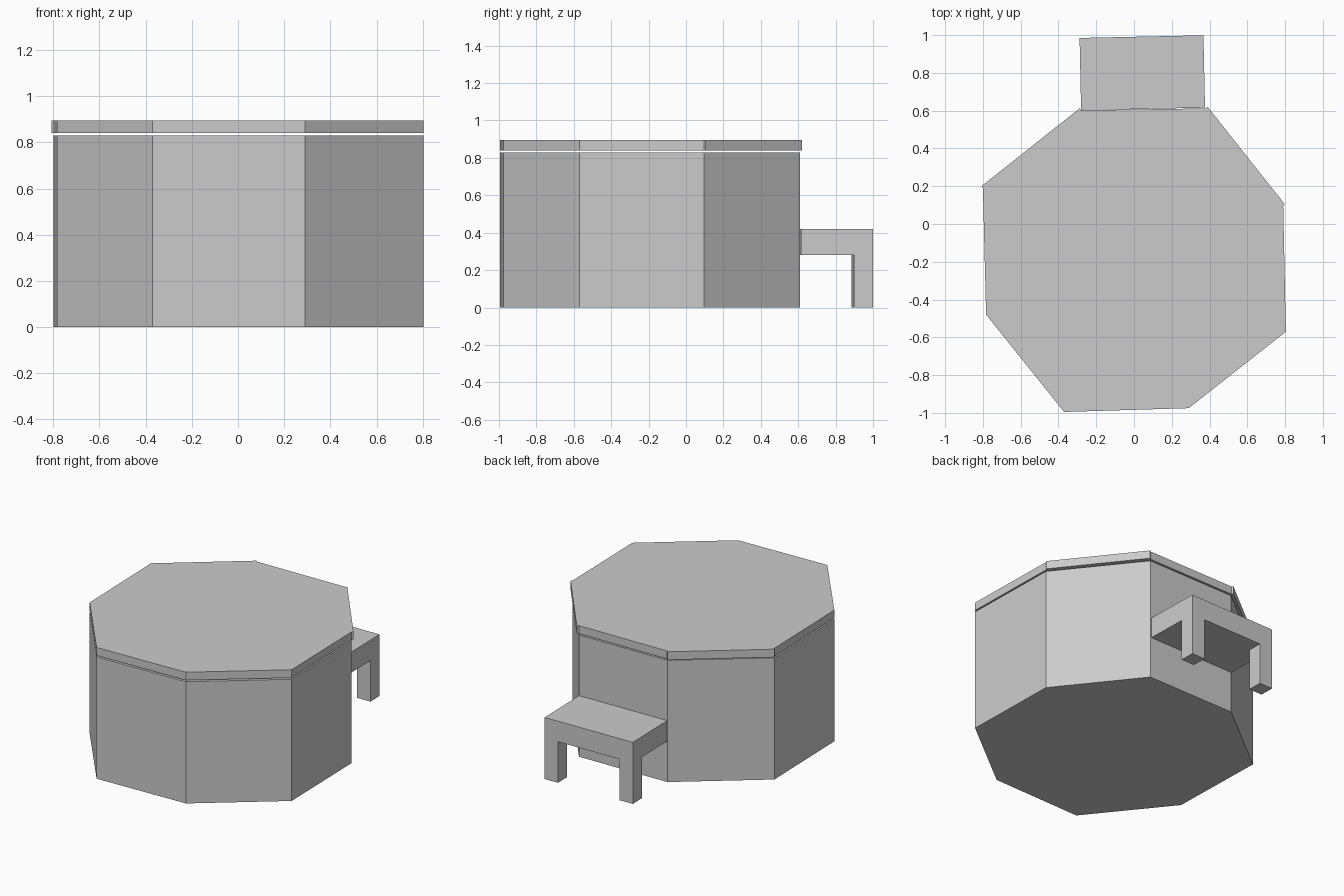
import bpy, bmesh
from mathutils import Vector

if "Cube" in bpy.data.objects:
    bpy.data.objects.remove(bpy.data.objects["Cube"])


def prism(name, outline, z0, z1):
    """Extrude a flat outline from z0 up to z1."""
    bm = bmesh.new()
    face = bm.faces.new([bm.verts.new((x, y, z0)) for x, y in outline])
    ext = bmesh.ops.extrude_face_region(bm, geom=[face])
    top = [g for g in ext["geom"] if isinstance(g, bmesh.types.BMVert)]
    bmesh.ops.translate(bm, verts=top, vec=(0, 0, z1 - z0))
    bmesh.ops.recalc_face_normals(bm, faces=bm.faces)
    mesh = bpy.data.meshes.new(name)
    bm.to_mesh(mesh)
    bm.free()
    obj = bpy.data.objects.new(name, mesh)
    bpy.context.collection.objects.link(obj)
    return obj


# Eight-sided tub body
front = [(-0.80, 0.19), (-0.783, -0.48), (-0.37, -0.995),
         (0.29, -0.975), (0.804, -0.57), (0.79, 0.095)]
prism("tub_body", front + [(0.38, 0.61), (-0.28, 0.60)], 0.0, 0.83)

# Floating cover, its two rear diagonal sides overhang slightly
prism("tub_cover", front + [(0.798, 0.105), (0.39, 0.62), (0.38, 0.612),
                            (-0.28, 0.602), (-0.288, 0.612), (-0.808, 0.20)],
      0.84, 0.895)

# Step behind the tub, laid out in its own slightly turned axes
origin = Vector((-0.28, 0.602))
along = Vector((0.656, 0.014)).normalized()
out = Vector((-along.y, along.x))
WIDTH, DEPTH, LEG = 0.656, 0.383, 0.10


def step_box(name, u0, u1, v0, v1, z0, z1):
    pts = [origin + along * u + out * v
           for u, v in ((u0, v0), (u1, v0), (u1, v1), (u0, v1))]
    return prism(name, [tuple(p) for p in pts], z0, z1)


step_box("step_top", 0, WIDTH, 0, DEPTH, 0.28, 0.42)
for side, u in (("left", 0), ("right", WIDTH - LEG)):
    step_box("step_leg_" + side, u, u + LEG, DEPTH - LEG, DEPTH, 0.0, 0.28)
